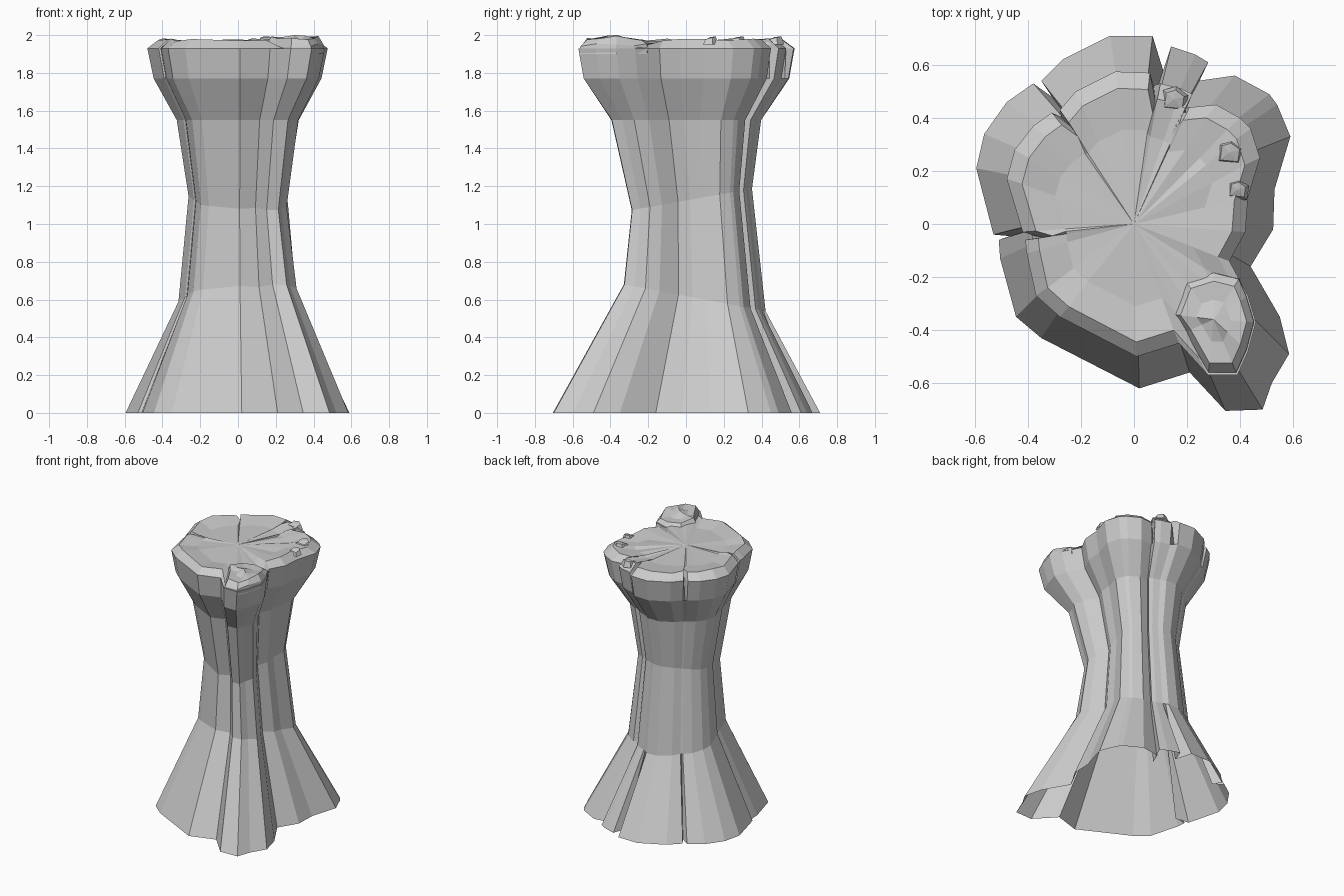
import bpy, random
from mathutils import Vector

if "Cube" in bpy.data.objects:
    bpy.data.objects.remove(bpy.data.objects["Cube"])

random.seed(4)

# Ground outline and matching rim outline, anticlockwise from the front
BASE = [(.02, -.62), (.21, -.56), (.345, -.705), (.485, -.70), (.52, -.60), (.585, -.49),
        (.55, -.35), (.44, -.16), (.525, -.02), (.53, .13), (.59, .33), (.54, .45), (.51, .49),
        (.38, .56), (.24, .54), (.205, .45), (.28, .61), (.23, .64), (.14, .67), (.11, .58),
        (.07, .71), (-.09, .71), (-.27, .62), (-.35, .54), (-.31, .48), (-.38, .53),
        (-.48, .46), (-.565, .34), (-.595, .21), (-.53, -.04), (-.42, -.05), (-.51, -.06),
        (-.505, -.13), (-.445, -.35), (-.35, -.43)]
RIM = [(.01, -.50), (.17, -.45), (.28, -.57), (.39, -.57), (.43, -.48), (.46, -.37),
       (.43, -.27), (.36, -.14), (.42, -.03), (.43, .10), (.475, .25), (.44, .36), (.40, .40),
       (.31, .45), (.21, .44), (.17, .40), (.22, .49), (.18, .51), (.10, .53), (.08, .47),
       (.06, .57), (-.07, .575), (-.22, .50), (-.28, .43), (-.24, .37), (-.31, .42),
       (-.38, .37), (-.45, .28), (-.48, .17), (-.42, -.03), (-.35, -.05), (-.41, -.06),
       (-.405, -.11), (-.37, -.27), (-.28, -.35)]
NOTCHES = (15, 19, 24, 30)
ROOT = range(2, 7)
N = len(BASE)


def healed(points):
    """Close the splits, which do not reach the trunk's middle."""
    out = list(points)
    for i in NOTCHES:
        a, b = points[i - 1], points[i + 1]
        out[i] = ((a[0] + b[0]) / 2, (a[1] + b[1]) / 2)
    return out


def ring(points, sx, sy, dy, z, tilt=0):
    return [Vector((x * sx, y * sy + dy, z + tilt * y)) for x, y in points]


def make(name, rings, centre):
    """Skin a stack of rings and fan the last one to a centre point."""
    n = len(rings[0])
    verts = [v for r in rings for v in r] + [centre]
    faces = [(k * n + i, k * n + (i + 1) % n, (k + 1) * n + (i + 1) % n, (k + 1) * n + i)
             for k in range(len(rings) - 1) for i in range(n)]
    last = (len(rings) - 1) * n
    faces += [(last + i, last + (i + 1) % n, len(verts) - 1) for i in range(n)]
    mesh = bpy.data.meshes.new(name)
    mesh.from_pydata(verts, [], faces)
    mesh.update()
    obj = bpy.data.objects.new(name, mesh)
    bpy.context.collection.objects.link(obj)
    return obj


# Trunk: flared foot, narrow waist, flared head, open underneath
mid = healed(BASE)
lip = ring(RIM, .88, .89, 0, 1.975)
dish = ring(healed(RIM), .62, .62, 0, 1.96)
for i in range(N):
    lip[i].z += random.uniform(-.008, .008)
    dish[i].z += random.uniform(-.008, .008)
for i in ROOT:
    lip[i].z = 1.925
make("trunk", [
    ring(BASE, 1, 1, 0, 0),
    ring(mid, .53, .53, .045, .61, -.1),
    ring(mid, .44, .45, .03, 1.13, .08),
    ring(mid, .545, .56, 0, 1.55),
    ring(healed(RIM), .93, .95, 0, 1.77),
    ring(RIM, 1, 1, 0, 1.93),
    lip, dish], Vector((0, 0, 1.965)))

# Broken knob on top of the front right root
outline = [RIM[i] for i in ROOT] + [(.40, -.20), (.30, -.175), (.19, -.21),
                                    (.14, -.34), (.19, -.41)]
c = Vector((.30, -.36, 0))


def knob_ring(scale, z, jitter):
    return [Vector((c.x + (x - c.x) * scale, c.y + (y - c.y) * scale,
                    z + random.uniform(-jitter, jitter))) for x, y in outline]


make("root_knob", [knob_ring(.97, 1.90, 0), knob_ring(.95, 1.945, .01),
                   knob_ring(.78, 1.985, .012), knob_ring(.4, 1.985, .014)],
     Vector((c.x, c.y, 2.0)))

# Splinters standing along the back of the rim
for x, y, s in ((.15, .47, .05), (.36, .27, .05), (.39, .13, .04)):
    pts = [(-1, -.8), (.9, -1), (1.1, .3), (.2, 1), (-.8, .7)]
    make("splinter", [ring(pts, s, s, 0, 1.95), ring(pts, s * .7, s * .7, 0, 1.985, .008)],
         Vector((0, 0, 1.99))).location = (x, y, 0)
